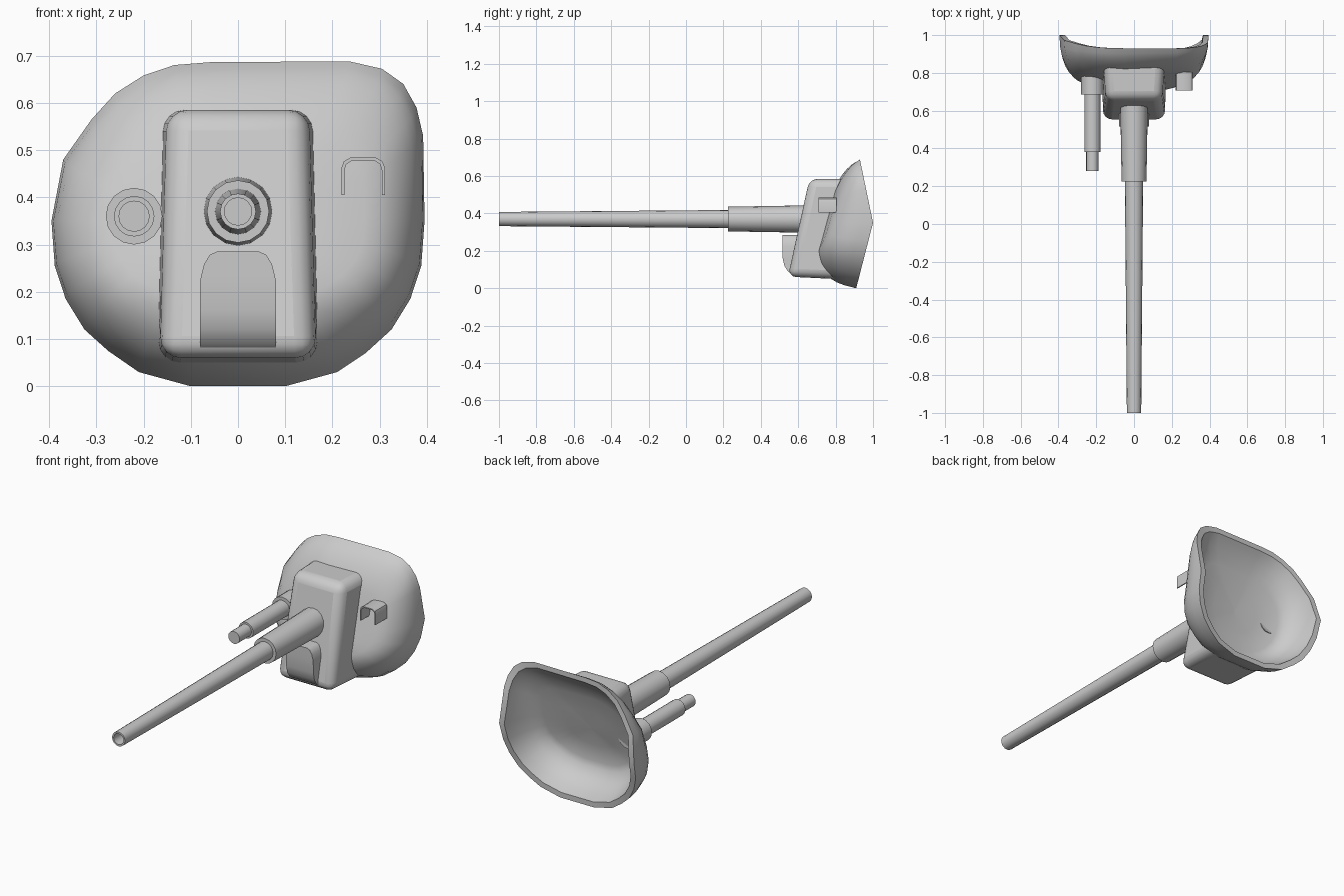
import bpy, bmesh, math

if "Cube" in bpy.data.objects:
    bpy.data.objects.remove(bpy.data.objects["Cube"])

GREY = bpy.data.materials.new("light grey")
GREY.diffuse_color = (0.6, 0.6, 0.6, 1)
GREY.use_nodes = True
GREY.node_tree.nodes["Principled BSDF"].inputs["Base Color"].default_value = GREY.diffuse_color


def finish(bm, name, angle=35):
    """Turn a bmesh into a shaded object."""
    bmesh.ops.remove_doubles(bm, verts=bm.verts, dist=1e-5)
    bmesh.ops.recalc_face_normals(bm, faces=bm.faces)
    me = bpy.data.meshes.new(name)
    bm.to_mesh(me)
    bm.free()
    ob = bpy.data.objects.new(name, me)
    bpy.context.collection.objects.link(ob)
    me.materials.append(GREY)
    bpy.ops.object.select_all(action='DESELECT')
    ob.select_set(True)
    bpy.context.view_layer.objects.active = ob
    bpy.ops.object.shade_smooth_by_angle(angle=math.radians(angle))
    return ob


def loft(name, rings, cap_start=True, cap_end=True, angle=35):
    """Skin a list of equal-length closed rings."""
    bm = bmesh.new()
    rows = [[bm.verts.new(p) for p in r] for r in rings]
    n = len(rows[0])
    for a, b in zip(rows, rows[1:]):
        for i in range(n):
            j = (i + 1) % n
            bm.faces.new((a[i], a[j], b[j], b[i]))
    if cap_start:
        bm.faces.new(rows[0])
    if cap_end:
        bm.faces.new(rows[-1])
    return finish(bm, name, angle)


def lathe(name, x, z, profile, n=16):
    """Turn (y, radius) pairs around an axis along y."""
    rings = [[(x + r * math.cos(2 * math.pi * i / n), y,
               z + r * math.sin(2 * math.pi * i / n)) for i in range(n)]
             for y, r in profile]
    return loft(name, rings)


# Mantlet shell: rounded asymmetric outline, shrinking towards the sloped face
outline = [(-.10, 0), (.10, 0), (.21, .03), (.27, .07), (.325, .12), (.365, .185),
           (.388, .255), (.395, .35), (.392, .53), (.378, .59), (.35, .64),
           (.305, .672), (.235, .688), (-.06, .686), (-.135, .68), (-.2, .658),
           (-.26, .62), (-.31, .565), (-.37, .48), (-.395, .35), (-.388, .255),
           (-.365, .185), (-.325, .12), (-.275, .075), (-.21, .03)]
CZ = 0.35


def rim_y(z):
    return 1.0 - (.07 * (z - CZ) / .338 if z > CZ else .09 * (CZ - z) / .35)


def face_y(x, z):
    return .70 + .28 * max(z - .2, 0) + .35 * x * x


def shell_ring(sx, sz, f, offset=0):
    ring = []
    for x, z in outline:
        px, pz = x * sx, CZ + (z - CZ) * sz
        ring.append((px, rim_y(z) * (1 - f) + (face_y(px, pz) + offset) * f, pz))
    return ring


outer = [(0.02, 0.02, 1), (.35, .28, 1), (.68, .5, 1), (.76, .59, .97), (.83, .69, .91),
         (.89, .78, .80), (.935, .85, .67), (.97, .91, .50), (.99, .955, .30), (1, 1, 0)]
inner = [(.925, .92, 0), (.90, .87, .35), (.83, .77, .75), (.74, .64, .95),
         (.66, .55, 1), (.35, .28, 1), (.02, .02, 1)]
loft("mantlet_shell", [shell_ring(*r) for r in outer]
     + [shell_ring(*r, offset=.05) for r in inner])

# Gun housing: tapered block with rounded edges
side = [(.66, .585, .148), (.545, .062, .165), (.79, .05, .168), (.73, .15, .168),
        (.74, .25, .166), (.83, .585, .158)]
housing = loft("gun_housing", [[(s * w, y, z) for y, z, w in side] for s in (-1, 1)])
bm = bmesh.new()
bm.from_mesh(housing.data)
front = [v for v in bm.verts if v.co.y < .7]
edges = [e for e in bm.edges if any(v in front for v in e.verts)]
bmesh.ops.bevel(bm, geom=edges, offset=.045, segments=4, profile=.5, affect='EDGES')
bmesh.ops.recalc_face_normals(bm, faces=bm.faces)
bm.to_mesh(housing.data)
bm.free()
bpy.context.view_layer.objects.active = housing
housing.select_set(True)
bpy.ops.object.shade_smooth_by_angle(angle=math.radians(35))

# Cradle cover under the barrel: arched top, rounded underside
rows = [(.285, .515, .045), (.278, .515, .06), (.258, .515, .072), (.225, .515, .08),
        (.16, .517, .08), (.12, .526, .08), (.09, .545, .08), (.07, .575, .08),
        (.058, .63, .08)]
loft("cradle_cover", [[(-w, y, z), (w, y, z), (w, .69, z), (-w, .69, z)]
                      for z, y, w in rows])

# Main gun: sleeve and tapered hollow barrel
lathe("barrel_sleeve", 0, .37, [(.70, .074), (.225, .066), (.225, .045)])
lathe("gun_barrel", 0, .37, [(.30, .049), (-1, .038), (-1, .029), (-.8, .029)])

# Coaxial gun: collar, tube and tip
lathe("coaxial_gun", -.22, .36, [(.80, .06), (.685, .06), (.685, .043), (.38, .043),
                                 (.38, .033), (.28, .033)])

# Sight hood: thin folded strip
arch = [(.219, .405), (.219, .462), (.224, .476), (.238, .484),
        (.292, .484), (.306, .476), (.311, .462), (.311, .405)]
strip = arch + [(.265 + (x - .265) * .87, z - (.006 if z > .41 else 0))
                for x, z in reversed(arch)]
loft("sight_hood", [[(x, y, z) for x, z in strip] for y in (.708, .805)])
